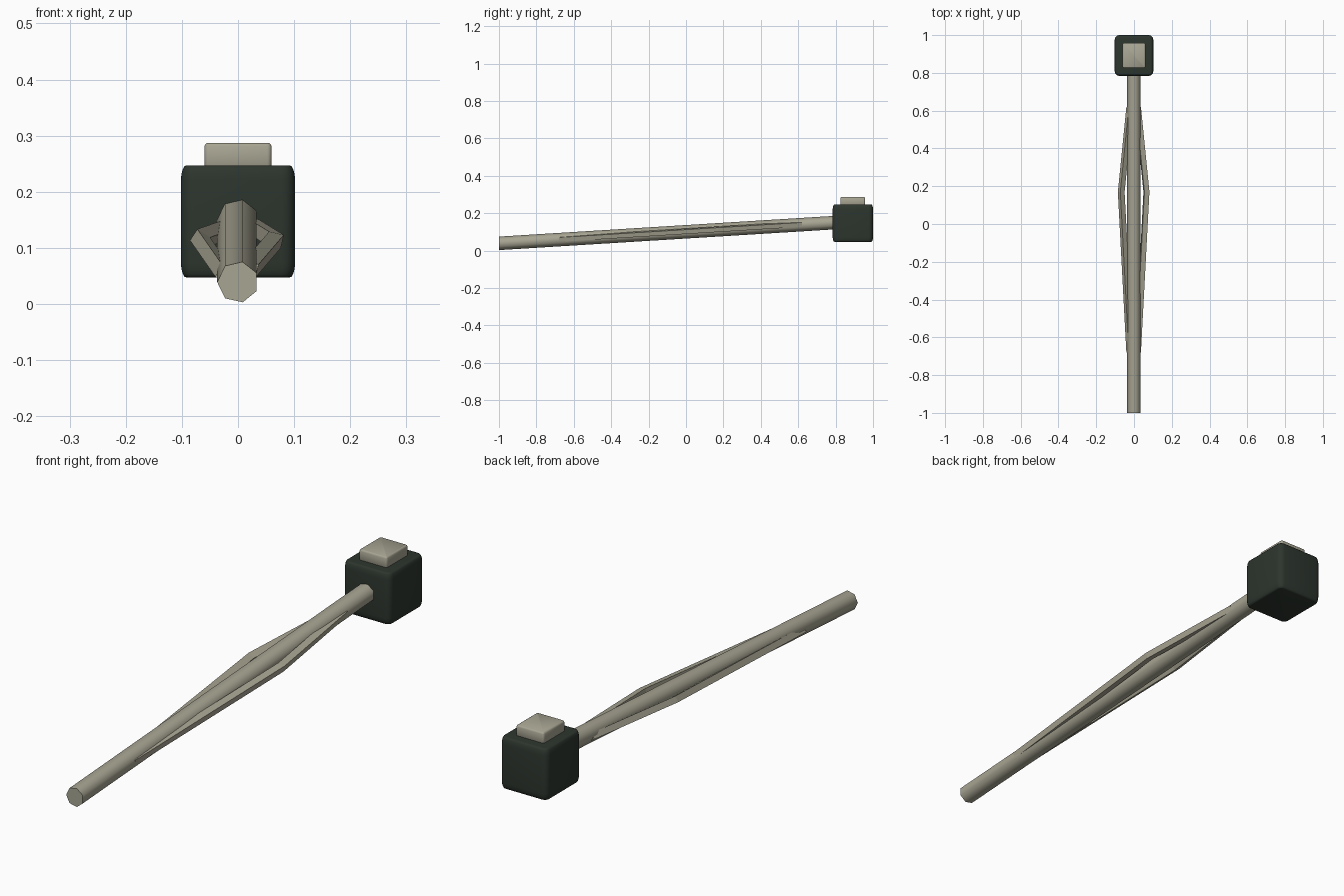
import bpy
import bmesh
from math import cos, sin, radians, pi
from mathutils import Vector

if "Cube" in bpy.data.objects:
    bpy.data.objects.remove(bpy.data.objects["Cube"], do_unlink=True)


def make_material(name, rgb):
    mat = bpy.data.materials.new(name)
    mat.use_nodes = True
    colour = (*rgb, 1.0)
    mat.diffuse_color = colour
    mat.node_tree.nodes["Principled BSDF"].inputs["Base Color"].default_value = colour
    return mat


def loft(name, rings, mat, smooth_angle):
    """Skin a list of equal-length point rings and cap both ends."""
    bm = bmesh.new()
    loops = [[bm.verts.new(p) for p in ring] for ring in rings]
    count = len(rings[0])
    for a, b in zip(loops, loops[1:]):
        for i in range(count):
            j = (i + 1) % count
            bm.faces.new((a[i], a[j], b[j], b[i]))
    bm.faces.new(loops[0][::-1])
    bm.faces.new(loops[-1])
    bmesh.ops.recalc_face_normals(bm, faces=bm.faces)
    mesh = bpy.data.meshes.new(name)
    bm.to_mesh(mesh)
    bm.free()
    mesh.materials.append(mat)
    obj = bpy.data.objects.new(name, mesh)
    bpy.context.collection.objects.link(obj)
    bpy.ops.object.select_all(action="DESELECT")
    obj.select_set(True)
    bpy.context.view_layer.objects.active = obj
    if smooth_angle:
        bpy.ops.object.shade_smooth_by_angle(angle=radians(smooth_angle))
    return obj


def rounded_ring(cy, hx, hy, radius, z):
    ring = []
    for quarter, (sx, sy) in enumerate([(1, 1), (-1, 1), (-1, -1), (1, -1)]):
        for step in range(5):
            a = (quarter + step / 4) * pi / 2
            ring.append((sx * (hx - radius) + radius * cos(a),
                         cy + sy * (hy - radius) + radius * sin(a), z))
    return ring


def rounded_block(name, cy, hx, hy, z0, z1, radius, profile, mat):
    """Box with round upright corners; profile lists (height, inset) of the rim."""
    levels = [(z0 + h, s) for h, s in profile]
    levels += [(z1 - h, s) for h, s in reversed(profile)]
    rings = [rounded_ring(cy, hx - s, hy - s, radius - s, z) for z, s in levels]
    return loft(name, rings, mat, 60)


def axis_z(y):
    return 0.039 + 0.0618 * (y + 1)


pale = make_material("pale stone", (0.39, 0.375, 0.29))
dark = make_material("dark green", (0.026, 0.036, 0.027))

# Seven-sided handle, rising gently towards the head
SIDES, RADIUS = 7, 0.037


def handle_ring(y):
    return [(RADIUS * cos(radians(26) + i * 2 * pi / SIDES), y,
             axis_z(y) + RADIUS * sin(radians(26) + i * 2 * pi / SIDES))
            for i in range(SIDES)]


loft("handle", [handle_ring(-1), handle_ring(0.84)], pale, 60)


# Bent bars that bow away from each side of the handle
def side_bar(name, side, tilt, lift):
    outward = Vector((cos(tilt), 0, sin(tilt)))
    across = Vector((-sin(tilt), 0, cos(tilt)))
    rings = []
    for y, reach, rise in [(-0.68, 0.034, 0), (0.17, 0.079, lift), (0.62, 0.034, 0)]:
        centre = Vector((side * reach, y, axis_z(y) + rise))
        rings.append([centre + across * w - outward * d
                      for w, d in [(-0.012, 0), (0.012, 0), (0.012, 0.027), (-0.012, 0.027)]])
    loft(name, rings, pale, 0)


side_bar("left_bar", 1, radians(-13), 0)
side_bar("right_bar", -1, radians(147), 0.012)

# Head block and the cap on top of it
rounded_block("head_block", 0.892, 0.102, 0.108, 0.047, 0.247, 0.024,
              [(0, 0.012), (0.001, 0.007), (0.006, 0.004), (0.014, 0.0015), (0.026, 0)], dark)
rounded_block("head_cap", 0.892, 0.06, 0.066, 0.24, 0.287, 0.008,
              [(0, 0.005), (0.002, 0.002), (0.006, 0)], pale)
